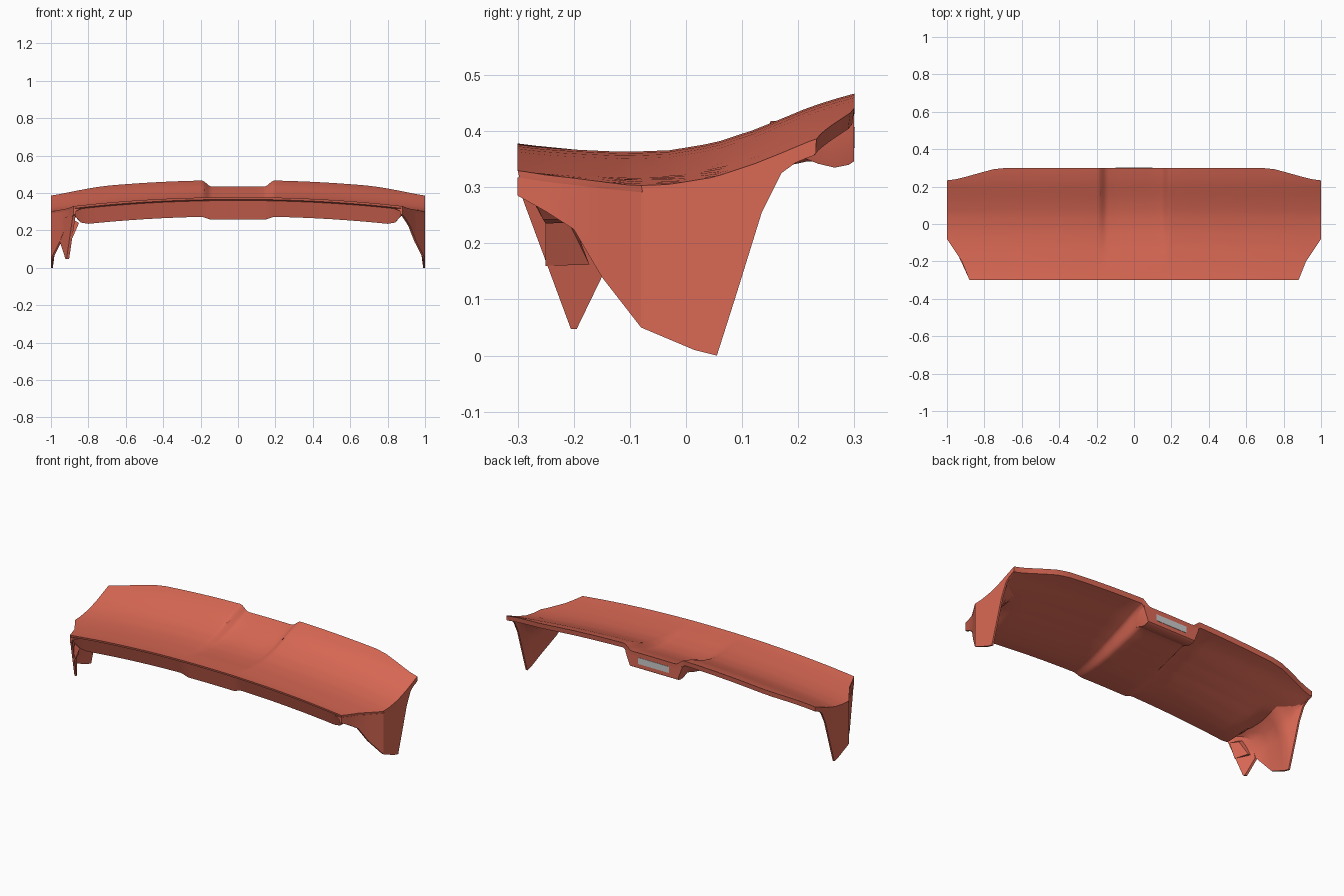
import bpy, bmesh

if "Cube" in bpy.data.objects:
    bpy.data.objects.remove(bpy.data.objects["Cube"])


def interp(pts, t):
    if t <= pts[0][0]:
        return pts[0][1]
    for (a, va), (b, vb) in zip(pts, pts[1:]):
        if t <= b:
            return va + (vb - va) * (t - a) / (b - a)
    return pts[-1][1]


def smooth(a, b, t):
    t = max(0, min(1, (t - a) / (b - a)))
    return t * t * (3 - 2 * t)


def material(name, col):
    m = bpy.data.materials.new(name)
    m.diffuse_color = (*col, 1)
    m.use_nodes = True
    m.node_tree.nodes["Principled BSDF"].inputs["Base Color"].default_value = m.diffuse_color
    return m


RED = material("red_paint", (0.7, 0.14, 0.09))


def loft(name, loops, mat=RED, angle=0.6):
    """Closed loops joined into a capped solid."""
    bm = bmesh.new()
    rings = [[bm.verts.new(p) for p in l] for l in loops]
    n = len(rings[0])
    for a, b in zip(rings, rings[1:]):
        for i in range(n):
            j = (i + 1) % n
            bm.faces.new((a[i], a[j], b[j], b[i]))
    bm.faces.new(rings[0])
    bm.faces.new(rings[-1][::-1])
    bmesh.ops.remove_doubles(bm, verts=bm.verts, dist=1e-5)
    bmesh.ops.recalc_face_normals(bm, faces=bm.faces)
    me = bpy.data.meshes.new(name)
    bm.to_mesh(me)
    bm.free()
    ob = bpy.data.objects.new(name, me)
    bpy.context.collection.objects.link(ob)
    if mat:
        me.materials.append(mat)
    bpy.ops.object.select_all(action='DESELECT')
    ob.select_set(True)
    bpy.context.view_layer.objects.active = ob
    bpy.ops.object.shade_smooth_by_angle(angle=angle)
    return ob


# Governing curves: centre profile and plan outline
CENTRE = [(-.3, .378), (-.26, .373), (-.2, .369), (-.11, .365), (-.03, .368), (.05, .381),
          (.12, .404), (.17, .424), (.22, .445), (.26, .458), (.3, .469)]
FRONT = [(.88, -.3), (.92, -.2), (1, -.08)]
BACK = [(.68, .3), (.75, .293), (.8, .28), (.9, .252), (.95, .24), (1, .233)]
TROUGH = [(-.25, .015), (0, .022), (.2, .03), (.3, .06)]


def top_z(x, y):
    x = abs(x)
    recess = .034 * (1 - smooth(.14, .195, x)) * smooth(-.27, .24, y)
    return interp(CENTRE, y) - .063 * x ** 2.1 - recess


def under_z(x, y):
    """Lower skin: thin at the back, dropping smoothly to the front edge."""
    x = abs(x)
    ends = 1 - smooth(.82, .9, x)
    drop = .028 + .07 * ends * (1 - smooth(-.27, .1, y))
    return top_z(x, y) - drop - interp(TROUGH, y) * (1 - smooth(.14, .2, x))


# Main wing: crowned upper skin with centre recess, lower skin and stepped front face
half = [.07, .135, .15, .16, .17, .18, .19, .2, .3, .4, .5, .6, .68, .75, .8, .84,
        .88, .9, .92, .95, .98, 1]
N = 20
loops = []
for x in [-v for v in half[::-1]] + [0] + half:
    ax = abs(x)
    f = 1 - smooth(.82, .9, ax)
    yf, yb = interp(FRONT, ax), interp(BACK, ax)
    y0 = yf + .02 + .03 * f
    loop = [(x, yf + (yb - yf) * i / N, top_z(x, yf + (yb - yf) * i / N)) for i in range(N + 1)]
    for i in range(N + 1):
        y = yb - .004 + (y0 - yb + .004) * i / N
        loop.append((x, y, under_z(x, y)))
    loop.append((x, yf + .006 + .014 * f, top_z(x, yf) - .018))
    loop.append((x, yf + .003, top_z(x, yf) - .012))
    loops.append(loop)
loft("wing_shell", loops)

# Side plates: wedge, thick at the top and thin at the lower tip
SIDE_X = [(-.3, .88), (-.2, .92), (-.08, 1)]
LOWER = [(-.3, .285), (-.25, .257), (-.2, .225), (-.15, .14), (-.08, .05), (.015, .01),
         (.055, 0), (.09, .11), (.135, .255), (.17, .325), (.197, .345), (.232, .36)]
for s, side in ((1, "right"), (-1, "left")):
    loops = []
    for y, zb in LOWER:
        xo = interp(SIDE_X, y)
        zt = top_z(xo, y) - .012
        h = zt - zb
        w = min(1, h / .2)
        loops.append([(s * xo, y, zt), (s * xo, y, zb),
                      (s * (xo - .01), y, zb),
                      (s * (xo - .012 - .022 * w), y, zb + h * .6),
                      (s * (xo - .025 - .045 * w), y, zb + h * .85),
                      (s * (xo - .03 - .09 * w), y, zt)])
    loft(side + "_side_plate", loops, angle=.5)

# Pointed tab and small bracket in front of the left plate only
TAB = [(-.295, .29), (-.205, .047), (-.195, .047), (-.15, .14), (-.17, .26)]
loft("left_front_tab", [[(-interp(SIDE_X, y) + d, y, z) for y, z in TAB]
                        for d in (.001, .015)], angle=.3)
loft("left_bracket", [[(-.895, -.25, .16), (-.885, -.25, .16), (-.85, -.25, .24), (-.885, -.25, .26)],
                      [(-.925, -.172, .162), (-.91, -.172, .162), (-.88, -.21, .24),
                       (-.91, -.21, .26)]], angle=.3)

# Lamp housing under the rear lip
HOUSING = [(.299, .428), (.299, .346), (.29, .34), (.265, .335), (.235, .342), (.21, .352),
           (.15, .358)]
loops = []
for x, k in ((-.182, .15), (-.155, 1), (.155, 1), (.182, .15)):
    loops.append([(x, y, .428 + (z - .428) * k) for y, z in HOUSING])
loft("lamp_housing", loops, angle=.5)

# Grey lamp lens on the housing
loft("lamp_lens", [[(x, .29, .37), (x, .301, .37), (x, .301, .407), (x, .29, .407)]
                   for x in (-.1, .1)], mat=None)
